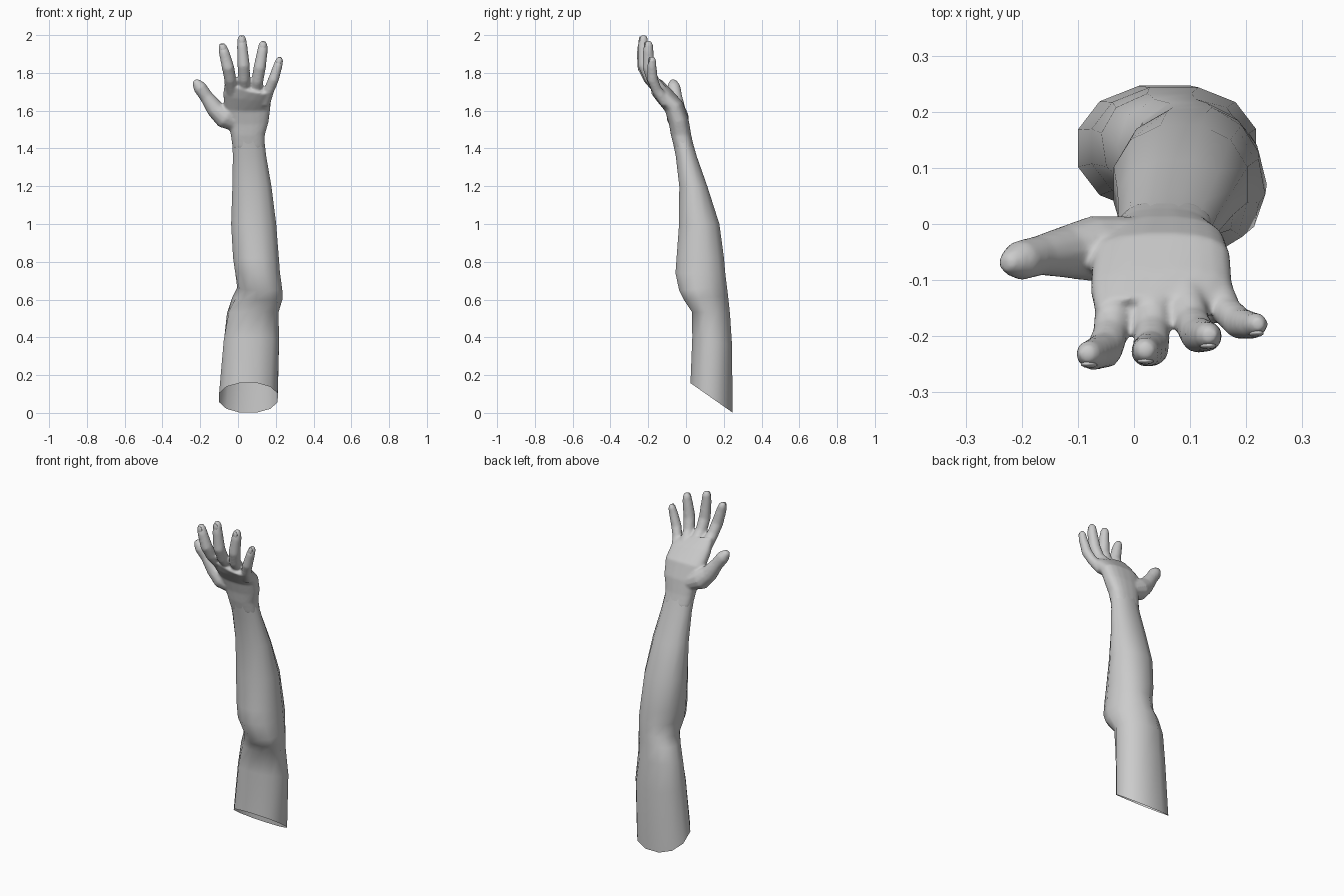
import bpy, bmesh
from math import cos, sin, pi, copysign
from mathutils import Vector

if "Cube" in bpy.data.objects:
    bpy.data.objects.remove(bpy.data.objects["Cube"])


def soft(v, p):
    return copysign(abs(v) ** p, v)


def oval(z, x0, x1, y0, y1, tilt=0, skew=0, side=0, n=12, p=0.92):
    """Oval ring inside the given x/y bounds; tilt and side slope it along y and x."""
    cx, cy, rx, ry = (x0 + x1) / 2, (y0 + y1) / 2, (x1 - x0) / 2, (y1 - y0) / 2
    ring = []
    for i in range(n):
        a = 2 * pi * (i + 0.5) / n
        dx, dy = rx * soft(cos(a), p), ry * soft(sin(a), p)
        ring.append(Vector((cx + dx - skew * dy, cy + dy, z + tilt * dy + side * dx)))
    return ring


def loft(bm, rings, cap_start=True, cap_end=True):
    vs = [[bm.verts.new(c) for c in r] for r in rings]
    n = len(vs[0])
    for a, b in zip(vs, vs[1:]):
        for i in range(n):
            j = (i + 1) % n
            bm.faces.new((a[i], a[j], b[j], b[i]))
    if cap_start:
        bm.faces.new(vs[0][::-1])
    if cap_end:
        bm.faces.new(vs[-1])


def tube(bm, pts, n=12):
    """Round tapered digit along (x, y, z, radius) points with a rounded tip."""
    P = [Vector(p[:3]) for p in pts]
    R = [p[3] for p in pts]
    end = (P[-1] - P[-2]).normalized()
    P.append(P[-1] + end * R[-1] * 0.75)
    R.append(R[-1] * 0.55)
    rings = []
    for i, c in enumerate(P):
        t = (P[min(i + 1, len(P) - 1)] - P[max(i - 1, 0)]).normalized()
        u = Vector((0, 1, 0)).cross(t).normalized()
        w = t.cross(u)
        rings.append([c + R[i] * (cos(2 * pi * k / n) * u + sin(2 * pi * k / n) * w)
                      for k in range(n)])
    loft(bm, rings)


def finish(bm, name):
    bmesh.ops.recalc_face_normals(bm, faces=bm.faces)
    for f in bm.faces:
        f.smooth = True
    me = bpy.data.meshes.new(name)
    bm.to_mesh(me)
    bm.free()
    ob = bpy.data.objects.new(name, me)
    bpy.context.collection.objects.link(ob)
    return ob


# Arm: upper arm with slanted open end, elbow, forearm, wrist
bm = bmesh.new()
loft(bm, [oval(*r) for r in (
    (0.08, -.105, .215, .02, .25, -.70),
    (0.38, -.08, .222, .03, .247, -.20),
    (0.53, -.058, .214, .028, .236, -.05, .15),
    (0.61, -.025, .232, -.015, .226, .1, .25),
    (0.66, -.002, .232, -.04, .22, .1, .15),
    (0.74, -.018, .226, -.06, .212),
    (0.82, -.03, .22, -.054, .205),
    (1.00, -.04, .206, -.04, .18),
    (1.20, -.033, .18, -.038, .115),
    (1.36, -.03, .152, -.056, .058),
    (1.47, -.034, .139, -.079, .027))], False, False)
finish(bm, "arm")

# Palm
bm = bmesh.new()
loft(bm, [oval(*r, n=20, p=0.8) for r in (
    (1.40, -.028, .142, -.062, .044),
    (1.47, -.038, .142, -.080, .028),
    (1.54, -.055, .162, -.090, .014, .25),
    (1.62, -.075, .172, -.110, -.016, .5),
    (1.685, -.078, .176, -.158, -.080, .7, 0, -.1),
    (1.73, -.068, .168, -.188, -.130, .8, 0, -.25))])

# Fingers and thumb, unioned with the palm by the remesh
radii = (.036, .032, .033, .028, .023)
fingers = (
    (1.0, ((-.030, -.12, 1.69), (-.042, -.195, 1.77), (-.053, -.225, 1.83),
           (-.074, -.233, 1.91), (-.082, -.231, 1.94))),
    (1.0, ((.035, -.125, 1.70), (.032, -.19, 1.77), (.030, -.222, 1.84),
           (.022, -.227, 1.94), (.020, -.225, 1.983))),
    (1.0, ((.090, -.12, 1.69), (.103, -.175, 1.76), (.115, -.198, 1.83),
           (.130, -.20, 1.92), (.133, -.198, 1.952))),
    (.87, ((.140, -.105, 1.64), (.165, -.155, 1.71), (.188, -.177, 1.765),
           (.212, -.181, 1.84), (.220, -.178, 1.87))))
for k, path in fingers:
    tube(bm, [(*p, r * k) for p, r in zip(path, radii)])
tube(bm, [(0, -.03, 1.53, .045), (-.07, -.045, 1.565, .060), (-.122, -.05, 1.61, .047),
          (-.168, -.056, 1.675, .036), (-.203, -.065, 1.725, .036), (-.218, -.068, 1.745, .026)])
hand = finish(bm, "hand")
rm = hand.modifiers.new("blend", 'REMESH')
rm.mode = 'VOXEL'
rm.voxel_size = 0.007
rm.use_smooth_shade = True
sm = hand.modifiers.new("relax", 'SMOOTH')
sm.factor = 0.5
sm.iterations = 6

# Fingernails on the back of each finger
bm = bmesh.new()
for k, path in fingers:
    a, b = Vector(path[3]), Vector(path[4])
    c = a.lerp(b, 0.75) + Vector((0, -.019 * k, 0))
    vs = bmesh.ops.create_uvsphere(bm, u_segments=10, v_segments=6, radius=1)["verts"]
    rot = Vector((0, 0, 1)).rotation_difference((b - a).normalized())
    for v in vs:
        v.co = c + rot @ Vector((v.co.x * .015 * k, v.co.y * .006, v.co.z * .022))
finish(bm, "fingernails")
